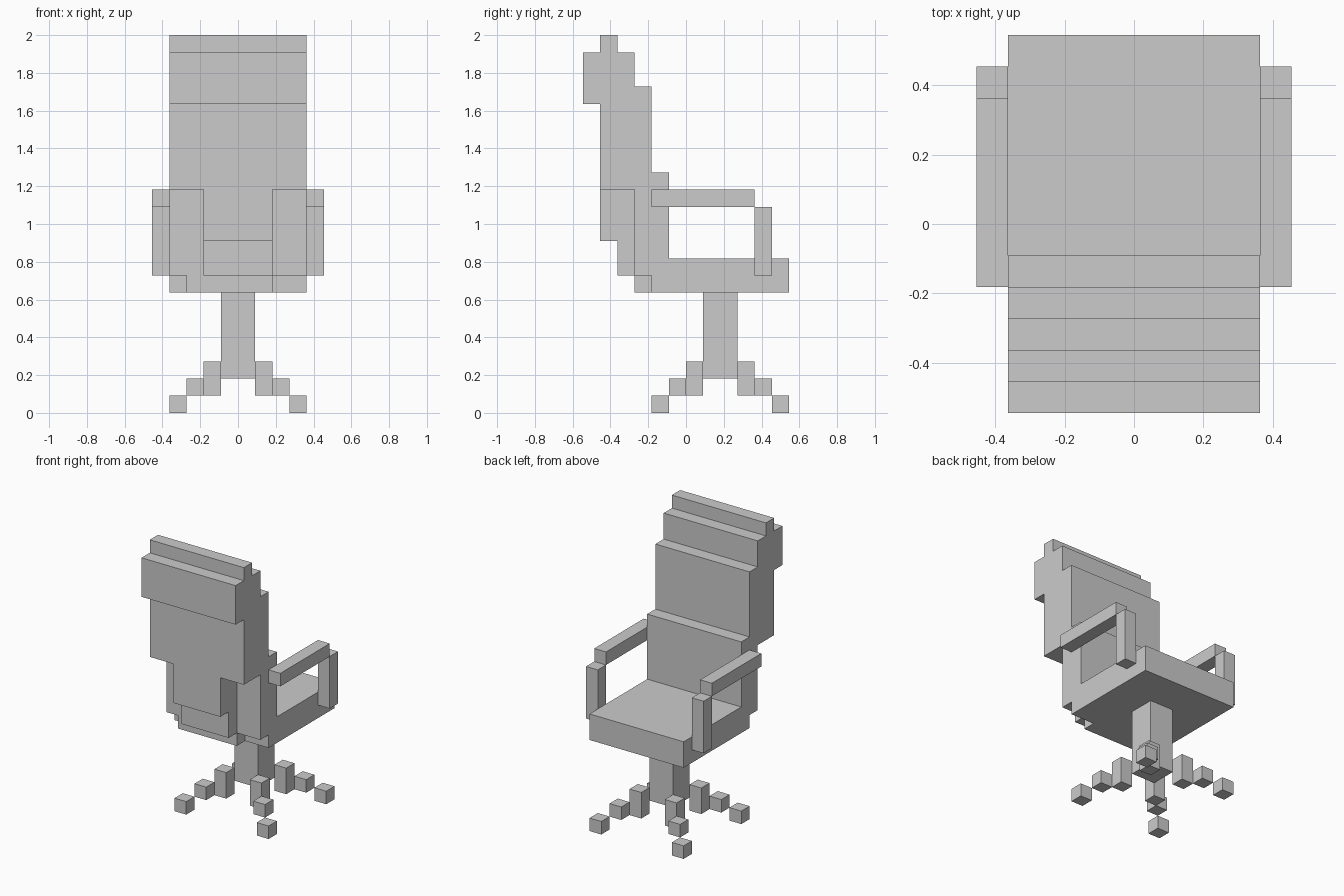
import bpy, bmesh

if "Cube" in bpy.data.objects:
    bpy.data.objects.remove(bpy.data.objects["Cube"])

U = 1 / 11  # one block; the chair is 22 blocks tall


def extrude(name, profile, x0, x1):
    """Extrude a (y, z) block profile from x0 to x1."""
    bm = bmesh.new()
    face = bm.faces.new([bm.verts.new((x0 * U, y * U, z * U)) for y, z in profile])
    res = bmesh.ops.extrude_face_region(bm, geom=[face])
    verts = [g for g in res["geom"] if isinstance(g, bmesh.types.BMVert)]
    bmesh.ops.translate(bm, verts=verts, vec=((x1 - x0) * U, 0, 0))
    bmesh.ops.recalc_face_normals(bm, faces=bm.faces)
    mesh = bpy.data.meshes.new(name)
    bm.to_mesh(mesh)
    bm.free()
    obj = bpy.data.objects.new(name, mesh)
    bpy.context.collection.objects.link(obj)
    return obj


def box(name, x, y, z):
    return extrude(name, [(y[0], z[0]), (y[1], z[0]), (y[1], z[1]), (y[0], z[1])], *x)


# Seat cushion
box("seat", (-4, 4), (-2, 6), (7, 9))

# Stepped backrest with headrest
extrude("backrest", [
    (-3, 8), (-2, 8), (-2, 9), (-1, 9), (-1, 14), (-2, 14), (-2, 19),
    (-3, 19), (-3, 21), (-4, 21), (-4, 22), (-5, 22), (-5, 21), (-6, 21),
    (-6, 18), (-5, 18), (-5, 13), (-3, 13)], -4, 4)

# Narrow spine behind the lower back, and the off-centre bracket below it
extrude("back_spine", [(-4, 8), (-3, 8), (-3, 13), (-5, 13), (-5, 10), (-4, 10)], -2, 2)
box("back_bracket", (-3, 2), (-3, -2), (7, 8))

# Armrests
for side, x in (("left", (-5, -4)), ("right", (4, 5))):
    box(side + "_armrest", x, (-2, 4), (12, 13))
    box(side + "_arm_post", x, (4, 5), (8, 12))

# Centre column
box("column", (-1, 1), (1, 3), (2, 7))

# Four diagonal legs, each stepping down to a foot
for sx in (-1, 1):
    for sy in (-1, 1):
        for part, d, z in (("leg_root", 1, (1, 3)), ("leg_middle", 2, (1, 2)), ("foot", 3, (0, 1))):
            x = sorted((sx * d, sx * (d + 1)))
            y = sorted((2 + sy * d, 2 + sy * (d + 1)))
            box(part, x, y, z)
